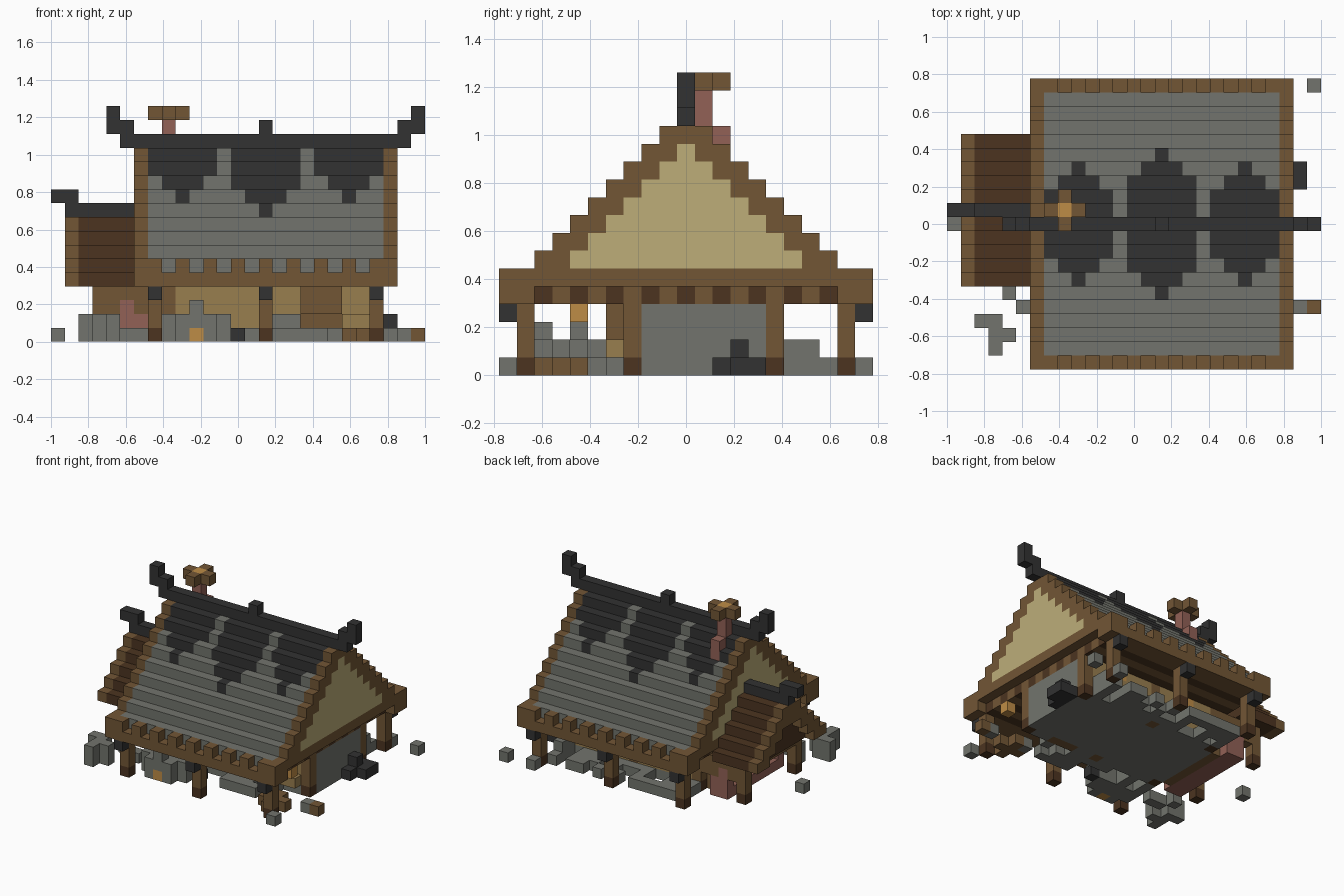
import bpy, bmesh, random
from mathutils import Vector

if "Cube" in bpy.data.objects:
    bpy.data.objects.remove(bpy.data.objects["Cube"])

U = 2 / 27                      # edge of one block
random.seed(4)
COLOURS = {                     # sRGB bytes, converted to linear below
    "timber_brown": (114, 86, 53), "dark_timber": (76, 52, 32),
    "slate_grey": (114, 116, 109), "charcoal": (50, 50, 50),
    "cream_plaster": (189, 174, 121), "tan_wall": (153, 126, 79),
    "brick_pink": (146, 97, 86), "lantern_orange": (190, 140, 70),
}


def make_material(name, rgb):
    lin = [((c / 255 + 0.055) / 1.055) ** 2.4 for c in rgb] + [1]
    m = bpy.data.materials.new(name)
    m.use_nodes = True
    m.diffuse_color = lin
    bsdf = next(n for n in m.node_tree.nodes if n.type == 'BSDF_PRINCIPLED')
    bsdf.inputs["Base Color"].default_value = lin
    bsdf.inputs["Roughness"].default_value = 0.9
    return m


MATS = {n: make_material(n, c) for n, c in COLOURS.items()}
cells = {}                      # grid position -> (part, colour)


def span(v):
    return range(v[0], v[1] + 1) if isinstance(v, tuple) else (v,)


def fill(part, colour, xs, ys, zs):
    """Fill an inclusive range of blocks."""
    for x in span(xs):
        for y in span(ys):
            for z in span(zs):
                cells[x, y, z] = (part, colour)


# Main roof: stepped courses with timber edges and plaster gables
def roof_colour(x, d, z, top):
    if x in (6, 24):
        return "cream_plaster" if z > 5 and d <= 12 - z else "timber_brown"
    if d == 10 or z < top - 1:
        return "timber_brown"
    for centre, drop in ((9, 0), (15, 1), (21, 0)):     # dark slate pendants
        reach = min(2, z - 10 + drop)
        if abs(x - centre) <= reach:
            return "charcoal"
    return "slate_grey"


for y in range(21):
    d = abs(y - 10)
    top = 6 if d >= 9 else min(14, 15 - d)
    for x in range(6, 25):
        for z in range(4, top):
            notch = d == 10 and z == 5 and x % 2 == 0 and 6 < x < 24
            recess = x in (6, 24) and z == 4 and d < 9
            if not (notch or recess):
                fill("main_roof", roof_colour(x, d, z, top), x, y, z)

# Joists below the roof
for y in range(2, 19, 2):
    fill("ceiling_joists", "dark_timber", (7, 23), y, 4)

# Ridge with upturned ends
fill("main_ridge", "charcoal", (5, 25), 10, 14)
for inner, outer in ((5, 4), (25, 26)):
    fill("main_ridge", "charcoal", inner, 10, 15)
    fill("main_ridge", "charcoal", outer, 10, (15, 16))
fill("main_ridge", "charcoal", 15, 10, 15)

# Chimney with a cross-shaped cap
fill("chimney", "brick_pink", 8, 12, (12, 13))
fill("chimney", "brick_pink", 8, 11, (14, 15))
fill("chimney_cap", "timber_brown", (7, 9), 11, 16)
fill("chimney_cap", "timber_brown", 8, (10, 12), 16)
fill("chimney_cap", "lantern_orange", 8, 11, 16)

# Side porch roof
for y in range(6, 17):
    e = abs(y - 11)
    top = min(9, 10 - e)
    fill("porch_roof", "dark_timber", (2, 5), y, (4, top - 1))
    fill("porch_roof", "timber_brown", 1, y, (max(4, top - 2), top - 1))
fill("porch_ridge", "charcoal", (1, 5), 11, 9)
fill("porch_ridge", "charcoal", (0, 1), 11, 10)

# Building body: floor, walls and door
fill("floor", "slate_grey", (8, 22), (8, 14), 0)
for y in (7, 15):
    fill("long_wall", "tan_wall", (8, 23), y, (1, 3))
    fill("long_wall", "slate_grey", (8, 23), y, 0)
    for x in (8, 23):
        fill("wall_post", "timber_brown", x, y, (1, 3))
        fill("wall_post", "dark_timber", x, y, 0)
    fill("wall_post", "timber_brown", 15, y, (0, 3))
for x in (8, 23):
    fill("end_wall", "slate_grey", x, (8, 14), (0, 3))
fill("door", "timber_brown", (18, 20), 7, (0, 3))
fill("door_hood", "timber_brown", (18, 20), 6, (2, 3))
fill("crate", "tan_wall", (21, 22), 6, 1)

# Open porch: posts, beams, braces and a brick furnace inside
fill("porch_beam", "timber_brown", (3, 7), (7, 15), 3)
for y in (7, 15):
    fill("porch_post", "timber_brown", 3, y, (1, 3))
    fill("porch_post", "dark_timber", 3, y, 0)
    fill("porch_brace", "timber_brown", 4, y, 2)
    fill("porch_brace", "timber_brown", (6, 7), y, 2)
    fill("brick_furnace", "brick_pink", 5, y, (0, 2))
    fill("brick_furnace", "brick_pink", 6, y, (0, 1))
fill("brick_furnace", "brick_pink", (5, 6), (8, 14), 0)
fill("porch_back", "timber_brown", 7, (8, 14), (0, 2))

# Eave posts and brackets on both long sides
for x in (7, 15, 23):
    for post_y, bracket_y in ((1, 0), (19, 20)):
        fill("eave_post", "timber_brown", x, post_y, (1, 3))
        fill("eave_post", "dark_timber", x, post_y, 0)
        fill("eave_bracket", "charcoal", x, bracket_y, 3)

# Lanterns
fill("front_lantern", "lantern_orange", 23, 4, 3)
for x in (11, 19):
    fill("back_lantern", "lantern_orange", x, 15, 3)

# Stone hearth at the front
fill("hearth", "slate_grey", (8, 12), 3, (0, 1))
fill("hearth", "slate_grey", (9, 11), (2, 4), (0, 1))
fill("hearth", "slate_grey", 10, 5, (0, 1))
for y in (2, 4):
    fill("hearth", "slate_grey", 10, y, 2)
fill("hearth", "lantern_orange", 10, 2, 0)

# Boulders by the front left corner of the porch
fill("boulders", "slate_grey", (2, 3), 3, (0, 1))
fill("boulders", "slate_grey", (3, 4), 2, (0, 1))
fill("boulders", "slate_grey", 3, 1, (0, 1))
fill("boulders", "slate_grey", 4, 5, (0, 1))
fill("boulders", "slate_grey", (5, 6), 4, 0)

# Loose blocks around the right side
fill("coal_heap", "charcoal", 24, (12, 14), 0)
fill("coal_heap", "charcoal", 25, (13, 14), 0)
fill("coal_heap", "charcoal", 24, 13, 1)
fill("loose_log", "timber_brown", 26, 4, 0)
fill("log_pile", "timber_brown", (21, 22), 3, 0)
fill("log_pile", "timber_brown", 22, (2, 4), 0)
fill("log_pile", "timber_brown", 23, 3, 0)
for x, y in ((25, 4), (24, 0), (26, 20), (0, 10), (23, 20), (22, 18)):
    fill("loose_stone", "slate_grey", x, y, 0)
fill("loose_stone", "slate_grey", 22, (16, 17), (0, 1))

# Rubble strips under the eaves
for x in range(8, 22):
    for y in (4, 5, 6, 16, 17, 18):
        if (x, y, 0) not in cells and random.random() < 0.55:
            fill("rubble", "slate_grey", x, y, 0)
fill("rubble", "slate_grey", (16, 17), 6, (0, 1))
fill("coal_lump", "charcoal", 13, 4, 0)

# Turn the blocks of each part into one mesh of exposed faces
parts = {}
for pos, (part, colour) in cells.items():
    parts.setdefault(part, []).append((Vector(pos), colour))
AXES = [(Vector((1, 0, 0)), Vector((0, 1, 0)), Vector((0, 0, 1)))]
AXES += [(b, c, a) for a, b, c in AXES] + [(c, a, b) for a, b, c in AXES]
ORIGIN = Vector((-13, -10, 0.5))

for part, blocks in parts.items():
    bm = bmesh.new()
    used = sorted({colour for _, colour in blocks})
    for pos, colour in blocks:
        centre = pos + ORIGIN
        for n, u, v in AXES:
            for s in (1, -1):
                if tuple(int(c) for c in pos + n * s) in cells:
                    continue
                ring = ((-1, -1), (1, -1), (1, 1), (-1, 1))[::s]
                verts = [bm.verts.new((centre + (n * s + u * a + v * b) / 2) * U)
                         for a, b in ring]
                bm.faces.new(verts).material_index = used.index(colour)
    bmesh.ops.remove_doubles(bm, verts=bm.verts[:], dist=U / 100)
    mesh = bpy.data.meshes.new(part)
    bm.to_mesh(mesh)
    bm.free()
    for colour in used:
        mesh.materials.append(MATS[colour])
    bpy.context.collection.objects.link(bpy.data.objects.new(part, mesh))
